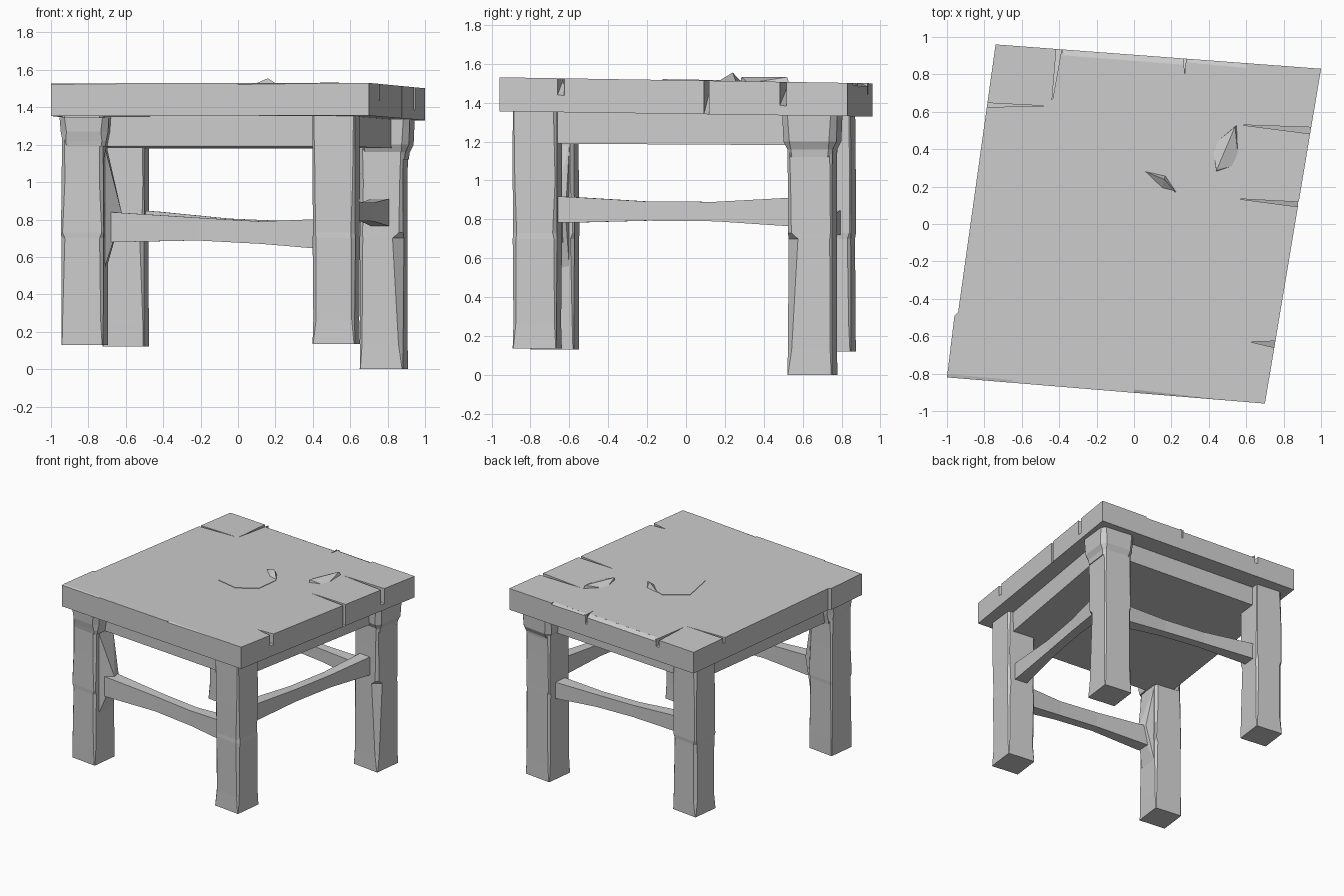
import bpy, bmesh, math, random
from mathutils import Vector, Matrix

if "Cube" in bpy.data.objects:
    bpy.data.objects.remove(bpy.data.objects["Cube"])

random.seed(4)


def to_object(name, bm):
    bmesh.ops.recalc_face_normals(bm, faces=bm.faces)
    me = bpy.data.meshes.new(name)
    bm.to_mesh(me)
    bm.free()
    ob = bpy.data.objects.new(name, me)
    bpy.context.collection.objects.link(ob)
    return ob


def loft(name, rings):
    bm = bmesh.new()
    vs = [[bm.verts.new(p) for p in r] for r in rings]
    n = len(vs[0])
    for a, b in zip(vs, vs[1:]):
        for i in range(n):
            j = (i + 1) % n
            bm.faces.new((a[i], a[j], b[j], b[i]))
    bm.faces.new(vs[0][::-1])
    bm.faces.new(vs[-1])
    return to_object(name, bm)


def add_hull(bm, pts):
    new = bmesh.new()
    for p in pts:
        new.verts.new(p)
    res = bmesh.ops.convex_hull(new, input=new.verts)
    junk = [g for g in res["geom_interior"] if isinstance(g, bmesh.types.BMVert)]
    bmesh.ops.delete(new, geom=junk, context='VERTS')
    bmesh.ops.recalc_face_normals(new, faces=new.faces)
    me = bpy.data.meshes.new("tmp")
    new.to_mesh(me)
    new.free()
    bm.from_mesh(me)
    bpy.data.meshes.remove(me)


def hull(name, pts):
    bm = bmesh.new()
    add_hull(bm, pts)
    return to_object(name, bm)


def top(y):
    return 1.515 - 0.016 * y


def under(y):
    return 1.342 - 0.014 * y


# seat slab: skewed, slightly tilted, with a small step on the left edge
outline = [(-1, -.82), (.70, -.96), (1, .83), (-.74, .96), (-.94, -.47), (-.96, -.49)]
seat = loft("seat", [[(x, y, under(y)) for x, y in outline],
                     [(x, y, top(y)) for x, y in outline]])

# splits in the slab: two points outside the edge, a tip on the surface, and a depth
splits = [
    ((1.00, .475), (1.00, .515), (.57, .53), .14),
    ((.93, .085), (.93, .115), (.55, .135), .20),
    ((.79, -.67), (.79, -.625), (.62, -.63), .11),
    ((-.84, .625), (-.84, .65), (-.45, .63), .05),
    ((-.41, 1.0), (-.375, 1.0), (-.44, .64), .07),
    ((.265, .95), (.285, .95), (.27, .79), .12),
    ((-.10, .97), (-.05, .97), (-.07, .885), .06),
]
cut = bmesh.new()
for a, b, t, d in splits:
    pts = []
    for x, y in (a, b):
        pts += [(x, y, top(y) + .03), (x, y, top(y) - d)]
    pts += [(*t, top(t[1]) + .03), (*t, top(t[1]) - .004)]
    add_hull(cut, pts)
# worn rims: back edge and front edge
wear = bmesh.new()
for a, b, inner, d in [((-.38, .99), (.265, .94), .08, .05),
                       ((.29, .93), (.60, .90), .06, .03),
                       ((-1.0, -.85), (-.65, -.88), -.05, .012),
                       ((.70, -1.0), (0.0, -.92), -.035, .015)]:
    pts = []
    for x, y in (a, b):
        pts += [(x, y, top(y) - d), (x, y, top(y) + .04),
                (x, y - inner * 1.1, top(y) + .001), (x, y - inner * 1.1, top(y) + .04)]
    add_hull(wear, pts)
for name, bm in (("seat_rim_cutter", wear), ("seat_split_cutter", cut)):
    c = to_object(name, bm)
    c.hide_render = True
    c.hide_viewport = True
    m = seat.modifiers.new(name, 'BOOLEAN')
    m.operation, m.solver, m.object = 'DIFFERENCE', 'EXACT', c

# seven-sided knot with a lifted chip, and a splinter beside it
knot = [(-.165, .18), (-.12, -.08), (.06, -.12), (.205, -.03), (.225, .16), (.16, .25), (0, .295)]
loft("seat_knot", [[(x, y, top(y) + h) for x, y in knot] for h in (-.02, .004)])
hull("knot_chip", [(.06, .28, 1.512), (.16, .24, 1.555), (.225, .17, 1.512),
                   (.15, .19, 1.512), (.17, .26, 1.50)])
hull("seat_splinter", [(.42, .42, 1.50), (.44, .28, 1.50), (.44, .285, 1.532),
                       (.56, .32, 1.50), (.55, .53, 1.50), (.54, .52, 1.532)])

# solid apron block under the seat
block = [(-.87, -.685), (.585, -.815), (.85, .685), (-.655, .80)]
loft("apron_block", [[(x, y, z - .006 * y) for x, y in block] for z in (1.185, 1.36)])

ROT = Matrix.Rotation(math.radians(-7), 3, 'Z')


def square(cx, cy, z, s, ch):
    # square cross-section with an individual chamfer on each corner
    h, ring = s / 2, []
    for (sx, sy), c in zip(((-1, -1), (1, -1), (1, 1), (-1, 1)), ch):
        p, q = (sx * h, sy * (h - c)), (sx * (h - c), sy * h)
        for u, v in ((p, q) if sx * sy > 0 else (q, p)):
            ring.append(Vector((cx, cy, z)) + ROT @ Vector((u, v, 0)))
    return ring


# four hewn legs of unequal length
legs = {"front_left_leg": (-.82, -.675, .13, .225), "front_right_leg": (.525, -.765, .135, .226),
        "back_right_leg": (.78, .65, 0, .232), "back_left_leg": (-.60, .75, .12, .220)}
for name, (x, y, z0, s) in legs.items():
    heights = [z0, z0 + .13, .70, .73, 1.0, 1.36]
    rings = []
    for i, z in enumerate(heights):
        ch = [random.uniform(.006, .022) if i else .004 for _ in range(4)]
        if name == "back_right_leg" and z == .70:
            ch[1] = .055
        rings.append(square(x, y, z, s + random.uniform(-.004, .006), ch))
    loft(name, rings)

# flared collars at the top of two opposite legs
for name, leg, z, d, s in (("front_left_collar", "front_left_leg", 1.21, .01, .265),
                           ("back_right_collar", "back_right_leg", 1.14, .02, .285)):
    x, y = legs[leg][:2]
    rings = [(z - .02, .225, .02), (z + d, .235, .02), (z + .06, s - .01, .035), (1.345, s, .03)]
    loft(name, [square(x + .01, y, h, w, [c] * 4) for h, w, c in rings])

# bulging splinter on the front left leg
hull("front_left_leg_bulge", [(-.71, -.76, 1.18), (-.70, -.60, 1.18), (-.62, -.69, .83),
                              (-.635, -.62, .83), (-.71, -.76, .55), (-.70, -.60, .55),
                              (-.75, -.68, .83)])


def stretcher(name, a, b, profile):
    # profile: (position along, bottom, top, half thickness)
    p, q = Vector(legs[a][:2]), Vector(legs[b][:2])
    n = (q - p).normalized()
    n = Vector((-n.y, n.x))
    rings = []
    for t, lo, hi, h in profile:
        c = p.lerp(q, t)
        rings.append([(*(c + n * h * sgn), z) for sgn, z in ((-1, lo), (1, lo), (1, hi), (-1, hi))])
    loft(name, rings)


# three waisted stretchers; the left side is open
stretcher("front_stretcher", "front_left_leg", "front_right_leg",
          [(.04, .68, .845, .055), (.16, .68, .835, .05), (.45, .688, .81, .036),
           (.70, .67, .79, .038), (.95, .642, .803, .055)])
stretcher("right_stretcher", "front_right_leg", "back_right_leg",
          [(.04, .785, .92, .055), (.13, .783, .915, .05), (.40, .793, .892, .036),
           (.65, .79, .89, .036), (.95, .762, .913, .05)])
stretcher("back_stretcher", "back_left_leg", "back_right_leg",
          [(.04, .72, .85, .055), (.12, .72, .843, .05), (.40, .71, .805, .036),
           (.65, .69, .79, .036), (.95, .65, .785, .055)])
